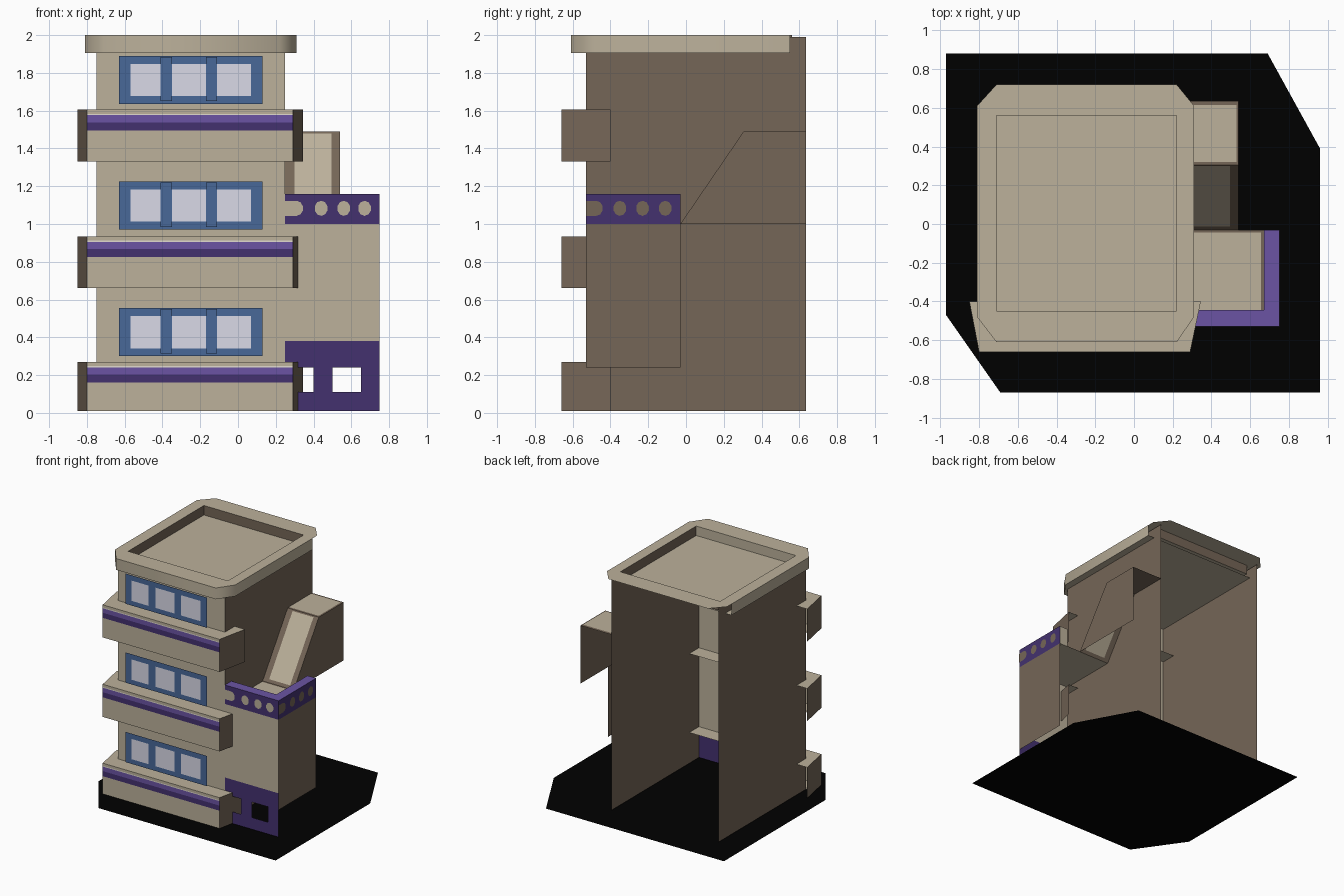
import bpy, bmesh, math
from mathutils import Vector

if "Cube" in bpy.data.objects:
    bpy.data.objects.remove(bpy.data.objects["Cube"])


def material(name, rgb):
    m = bpy.data.materials.new(name)
    lin = [(c / 255 / 12.92) if c < 11 else ((c / 255 + 0.055) / 1.055) ** 2.4 for c in rgb]
    m.diffuse_color = (*lin, 1)
    m.use_nodes = True
    m.node_tree.nodes["Principled BSDF"].inputs["Base Color"].default_value = m.diffuse_color
    return m


MATS = {
    "beige": material("beige plaster", (188, 177, 155)),
    "brown": material("brown plaster", (117, 102, 87)),
    "dark": material("dark purple", (67, 49, 111)),
    "light": material("light purple", (107, 84, 164)),
    "blue": material("blue frame", (72, 104, 153)),
    "glass": material("pale glass", (219, 219, 232)),
    "cream": material("cream line", (226, 220, 208)),
    "black": material("black asphalt", (0, 0, 0)),
}


def build(name, faces, smooth=False):
    """faces: (points, outward direction, colour)"""
    used = list(dict.fromkeys(f[2] for f in faces))
    me = bpy.data.meshes.new(name)
    bm = bmesh.new()
    for pts, out, col in faces:
        f = bm.faces.new([bm.verts.new(p) for p in pts])
        f.normal_update()
        if f.normal.dot(Vector(out)) < 0:
            f.normal_flip()
        f.material_index = used.index(col)
        f.smooth = smooth
    bmesh.ops.remove_doubles(bm, verts=bm.verts, dist=0.0005)
    bm.to_mesh(me)
    bm.free()
    for c in used:
        me.materials.append(MATS[c])
    ob = bpy.data.objects.new(name, me)
    bpy.context.collection.objects.link(ob)
    return ob


def rect(axis, at, a, b, col, sign=1):
    """Axis-aligned rectangle; a and b are ranges on the two other axes."""
    pts = []
    for u, v in ((a[0], b[0]), (a[1], b[0]), (a[1], b[1]), (a[0], b[1])):
        p = [u, v]
        p.insert(axis, at)
        pts.append(p)
    out = [0, 0, 0]
    out[axis] = sign
    return pts, out, col


def flat(outline, z, col, sign=1):
    return [(x, y, z) for x, y in outline], (0, 0, sign), col


def wall(p, q, z0, z1, col):
    """Upright wall from p to q, facing right of the walking direction."""
    return ([(*p, z0), (*q, z0), (*q, z1), (*p, z1)],
            (q[1] - p[1], p[0] - q[0], 0), col)


# Ground slab
build("ground", [flat([(-0.97, 0.88), (0.69, 0.88), (0.96, 0.39), (0.96, -0.87),
                       (-0.69, -0.87), (-0.97, -0.47)], 0, "black")])

# Tower shell, open at the back, with brown flanks
L, R, F, B = -0.75, 0.25, -0.53, 0.635
build("tower_walls", [
    rect(1, F, (L, R), (0.01, 0.26), "dark", -1),
    rect(1, F, (L, R), (0.26, 1.91), "beige", -1),
    rect(0, L, (F, B), (0.01, 1.99), "brown", -1),
    rect(0, R, (F, B), (0.01, 1.99), "brown", 1),
])

# Roof with chamfered fascia and sunken deck
side = [(-0.81, 0.55), (-0.81, -0.48), (-0.71, -0.61), (0.22, -0.61), (0.31, -0.48), (0.31, 0.55)]
back = [(0.31, 0.61), (0.22, 0.72), (-0.71, 0.72), (-0.81, 0.61)]
x0, x1, y0, y1 = -0.71, 0.22, -0.45, 0.56
build("roof_fascia", [wall(p, q, 1.905, 2.0, "beige") for p, q in zip(side, side[1:])], True)
build("roof", [
    flat(side, 1.905, "beige", -1),
    flat([(x0, y0), (x0, y1), back[2], back[3], side[0], side[1], side[2]], 2, "beige"),
    flat([(x1, y0), (x1, y1), back[1], back[0], side[5], side[4], side[3]], 2, "beige"),
    flat([(x0, y0), side[2], side[3], (x1, y0)], 2, "beige"),
    flat([(x0, y1), back[2], back[1], (x1, y1)], 2, "beige"),
    rect(0, x0, (y0, y1), (1.92, 2), "brown", 1),
    rect(0, x1, (y0, y1), (1.92, 2), "brown", -1),
    rect(1, y0, (x0, x1), (1.92, 2), "beige", 1),
    rect(1, y1, (x0, x1), (1.92, 2), "brown", -1),
    rect(2, 1.92, (x0, x1), (y0, y1), "beige", 1),
])

# Balconies with two-tone stripe and brown ends, and the window above each
for i, (z0, z1) in enumerate(((0.01, 0.27), (0.66, 0.935), (1.33, 1.605))):
    a, b, c, d = (-0.85, -0.4), (-0.80, -0.66), (0.29, -0.66), (0.345, -0.4)
    cuts = [z0, z1 - 0.11, z1 - 0.067, z1 - 0.029, z1 - 0.022, z1]
    faces = [wall(b, c, lo, hi, col) for lo, hi, col in
             zip(cuts, cuts[1:], ("beige", "dark", "light", "cream", "beige"))]
    faces += [wall(a, b, z0, z1, "brown"), wall(c, d, z0, z1, "brown"),
              flat([a, b, c, d], z1, "beige"),
              flat([(-0.825, F), b, c, (0.317, F)], z0, "beige", -1)]
    build(f"balcony_{i + 1}", faces)

    # free-standing window screen in front of the wall
    w, wy = (0.30, 0.97, 1.635)[i], -0.598
    win = [rect(1, wy, (-0.63, 0.13), (w, w + 0.255), "blue", -1)]
    for p in ((-0.57, -0.405), (-0.35, -0.17), (-0.11, 0.07)):
        win.append(rect(1, wy - 0.004, p, (w + 0.042, w + 0.213), "glass", -1))
    for m in (-0.38, -0.14):
        win.append(rect(1, wy - 0.008, (m - 0.03, m + 0.03), (w + 0.015, w + 0.25), "blue", -1))
    build(f"window_{i + 1}", win)

# Side annex: open underneath and behind, with two openings low in the front
X, Y = 0.75, -0.03
build("annex_walls", [
    rect(1, F, (R, X), (0.01, 0.11), "dark", -1),
    rect(1, F, (0.40, 0.50), (0.11, 0.24), "dark", -1),
    rect(1, F, (0.65, X), (0.11, 0.24), "dark", -1),
    rect(1, F, (R, X), (0.24, 0.38), "dark", -1),
    rect(1, F, (R, X), (0.38, 1.0), "beige", -1),
    rect(0, X, (F, Y), (0.24, 1.0), "brown", 1),
    rect(2, 1.0, (R, X), (F, Y), "beige", 1),
])

# Terrace parapet
px, py, top = 0.67, -0.445, 1.16
build("parapet", [
    rect(1, F, (R, X), (1.0, top), "dark", -1),
    rect(0, X, (F, Y), (1.0, top), "dark", 1),
    flat([(R, F), (X, F), (X, Y), (px, Y), (px, py), (R, py)], top, "light"),
    rect(1, py, (R, px), (1.0, top), "beige", 1),
    rect(0, px, (py, Y), (1.0, top), "brown", -1),
    rect(1, Y, (px, X), (1.0, top), "beige", 1),
])
build("terrace_trim", [
    rect(2, 1.003, (R, px), (Y - 0.015, Y), "brown"),
    rect(2, 1.003, (px - 0.015, px), (py, Y - 0.015), "brown"),
])


def dot(c, flat_to=None):
    """Rounded spot outline; flat_to squares off its left end."""
    pts = [(c + 0.035 * math.cos(t), 1.083 + 0.04 * math.sin(t))
           for t in (math.pi / 5 * (k + 0.5) for k in range(10))]
    if flat_to is not None:
        pts = [(u, v) for u, v in pts if u > c - 0.005]
        pts.sort(key=lambda p: p[1])
        pts = [(flat_to, pts[0][1])] + pts + [(flat_to, pts[-1][1])]
    return pts


# Spots along both outer parapet faces
spots = []
for c, e in ((0.31, R), (0.44, None), (0.56, None), (0.67, None)):
    spots.append(([(u, F - 0.004, v) for u, v in dot(c, e)], (0, -1, 0), "beige"))
for c, e in ((-0.475, F), (-0.35, None), (-0.23, None), (-0.11, None)):
    spots.append(([(X + 0.004, u, v) for u, v in dot(c, e)], (1, 0, 0), "brown"))
build("parapet_spots", spots)

# Stair shaft with sloping front, open below and behind
S, ridge, h = 0.54, 0.305, 1.49


def slope(xa, xb, t0, t1, col):
    def pt(x, t):
        return x, Y + (ridge - Y) * t, 1.0 + (h - 1.0) * t
    return [pt(xa, t0), pt(xb, t0), pt(xb, t1), pt(xa, t1)], (0, -0.8, 0.6), col


build("stair_shaft", [
    slope(R, 0.30, 0, 1, "brown"),
    slope(0.495, S, 0, 1, "brown"),
    slope(0.30, 0.495, 0, 0.05, "brown"),
    slope(0.30, 0.495, 0.05, 0.98, "beige"),
    slope(0.30, 0.495, 0.98, 1, "brown"),
    ([(S, Y, 1.0), (S, B, 1.0), (S, B, h), (S, ridge, h)], (1, 0, 0), "brown"),
    rect(2, h, (R, S), (ridge, B), "brown", 1),
    rect(2, h + 0.003, (R, S - 0.012), (ridge + 0.015, B - 0.02), "beige", 1),
])
